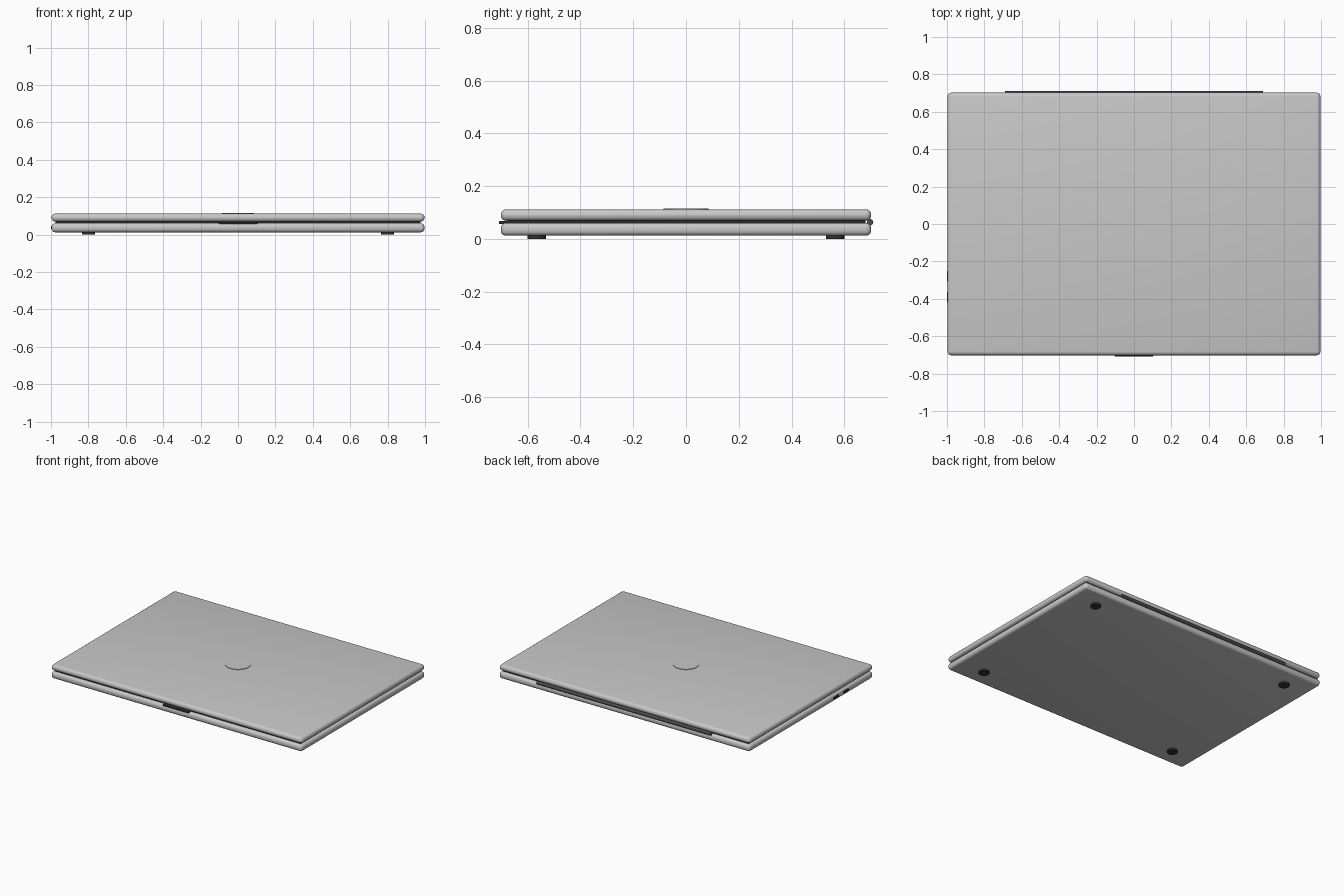
import bpy, math

if "Cube" in bpy.data.objects:
    bpy.data.objects.remove(bpy.data.objects["Cube"])


def material(name, rgb):
    m = bpy.data.materials.new(name)
    m.diffuse_color = (*rgb, 1)
    m.use_nodes = True
    m.node_tree.nodes["Principled BSDF"].inputs["Base Color"].default_value = m.diffuse_color
    return m


SILVER = material("silver_metal", (0.58, 0.58, 0.58))
DARK = material("dark_rubber", (0.03, 0.03, 0.03))
HINGE = material("hinge_grey", (0.07, 0.07, 0.08))


def finish(ob, name, mat):
    ob.name = name
    ob.data.materials.append(mat)
    bpy.ops.object.shade_smooth_by_angle(angle=math.radians(40))
    return ob


def slab(name, lo, hi, mat, bevel=0.0, segments=4):
    """Box between two corners with rounded edges."""
    bpy.ops.mesh.primitive_cube_add(size=1, location=[(a + b) / 2 for a, b in zip(lo, hi)])
    ob = bpy.context.object
    ob.scale = [b - a for a, b in zip(lo, hi)]
    bpy.ops.object.transform_apply(location=False, rotation=False, scale=True)
    if bevel:
        mod = ob.modifiers.new("rounding", "BEVEL")
        mod.width, mod.segments = bevel, segments
        bpy.ops.object.modifier_apply(modifier=mod.name)
    return finish(ob, name, mat)


def cylinder(name, loc, r, depth, mat, rot=(0, 0, 0), sides=32):
    bpy.ops.mesh.primitive_cylinder_add(vertices=sides, radius=r, depth=depth, location=loc, rotation=rot)
    return finish(bpy.context.object, name, mat)


# Base and closed lid
slab("base", (-0.997, -0.702, 0.012), (0.997, 0.702, 0.061), SILVER, 0.02)
slab("lid", (-0.997, -0.702, 0.069), (0.997, 0.702, 0.112), SILVER, 0.02)

# Dark seal filling the gap
slab("gap_seal", (-0.975, -0.68, 0.058), (0.975, 0.68, 0.072), DARK)

# Round badge plate on the lid
cylinder("lid_disc", (0, 0, 0.1125), 0.085, 0.006, SILVER, sides=48)

# Hinge barrel at the back
cylinder("hinge", (0, 0.698, 0.063), 0.012, 1.38, HINGE, (0, math.pi / 2, 0), 24)

# Opening notch at the front
slab("front_notch", (-0.103, -0.709, 0.056), (0.103, -0.68, 0.068), DARK, 0.004, 2)

# Side ports on the left
for i, y in enumerate((-0.28, -0.392)):
    slab(f"side_port_{i + 1}", (-1.0, y - 0.029, 0.028), (-0.985, y + 0.029, 0.046), DARK, 0.003, 2)

# Feet
for x in (-0.8, 0.8):
    for y in (-0.565, 0.565):
        cylinder("foot", (x, y, 0.0075), 0.035, 0.015, DARK)
